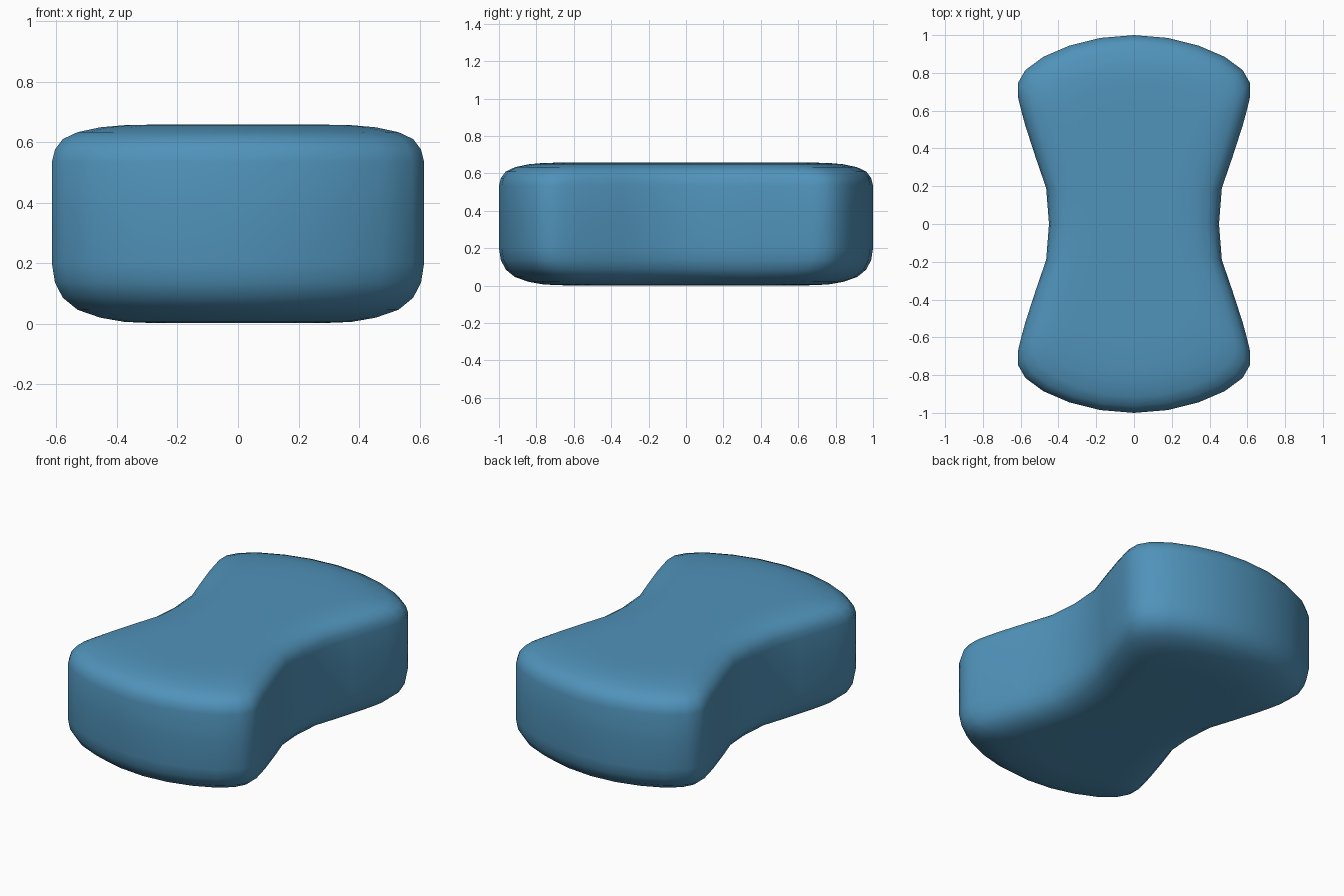
import bpy, bmesh

if "Cube" in bpy.data.objects:
    bpy.data.objects.remove(bpy.data.objects["Cube"])

# One quarter of the plan outline, from the rounded end to the waist
quarter = [(0, 1.0), (0.18, 0.985), (0.34, 0.945), (0.48, 0.885), (0.575, 0.815),
           (0.615, 0.745), (0.615, 0.675), (0.597, 0.60), (0.575, 0.52),
           (0.52, 0.35), (0.465, 0.19), (0.45, 0)]
right = quarter + [(x, -y) for x, y in quarter[-2::-1]]
outline = right + [(-x, y) for x, y in right[-2:0:-1]]

# Vertical section: (height, inset from the widest ring)
section = [(0.002, 0.34), (0.006, 0.24), (0.02, 0.16), (0.046, 0.085), (0.086, 0.036),
           (0.137, 0.010), (0.20, 0.0), (0.37, 0.0), (0.535, 0.0), (0.575, 0.010),
           (0.61, 0.036), (0.633, 0.085), (0.649, 0.16), (0.656, 0.24), (0.658, 0.34)]

# Loft the waisted block
bm = bmesh.new()
rings = []
for z, d in section:
    rings.append([bm.verts.new((x * (1 - d / 0.615), y * (1 - d), z)) for x, y in outline])
n = len(outline)
for a, b in zip(rings, rings[1:]):
    for i in range(n):
        j = (i + 1) % n
        bm.faces.new((a[i], a[j], b[j], b[i]))

# Close top and bottom with strips across the width
half = len(right)
for ring in (rings[0], rings[-1]):
    for i in range(half - 1):
        quad = [ring[i], ring[i + 1], ring[(n - i - 1) % n], ring[(n - i) % n]]
        bm.faces.new(list(dict.fromkeys(quad)))
bmesh.ops.recalc_face_normals(bm, faces=bm.faces)
for f in bm.faces:
    f.smooth = True

mesh = bpy.data.meshes.new("waisted_block")
bm.to_mesh(mesh)
bm.free()
block = bpy.data.objects.new("waisted_block", mesh)
bpy.context.collection.objects.link(block)

# Colour
blue = bpy.data.materials.new("soft blue")
blue.diffuse_color = (0.08, 0.29, 0.49, 1)
blue.use_nodes = True
blue.node_tree.nodes["Principled BSDF"].inputs["Base Color"].default_value = blue.diffuse_color
mesh.materials.append(blue)
